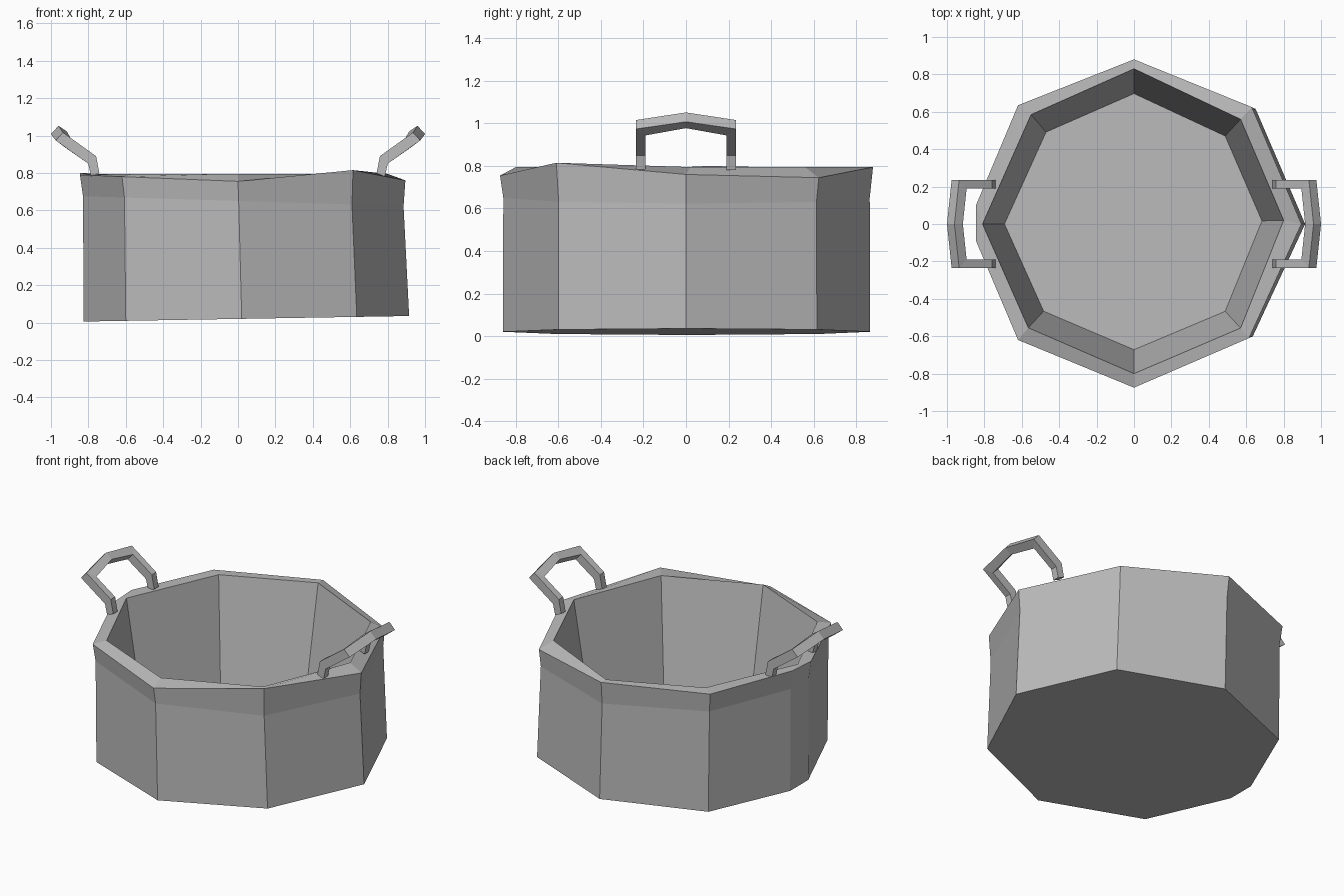
import bpy
import bmesh
from mathutils import Vector

cube = bpy.data.objects.get("Cube")
if cube:
    bpy.data.objects.remove(cube, do_unlink=True)

metal = bpy.data.materials.new("grey metal")
metal.use_nodes = True
GREY = (0.5, 0.5, 0.5, 1)
metal.diffuse_color = GREY
metal.node_tree.nodes["Principled BSDF"].inputs["Base Color"].default_value = GREY


def loft(name, rings, cap_ends=True, merge=0.0001):
    """Skin a stack of matching closed rings with flat faces."""
    bm = bmesh.new()
    loops = [[bm.verts.new(p) for p in ring] for ring in rings]
    count = len(loops[0])
    for low, high in zip(loops, loops[1:]):
        for i in range(count):
            j = (i + 1) % count
            bm.faces.new((low[i], low[j], high[j], high[i]))
    if cap_ends:
        bm.faces.new(loops[0])
        bm.faces.new(loops[-1])
    bmesh.ops.remove_doubles(bm, verts=bm.verts, dist=merge)
    bmesh.ops.recalc_face_normals(bm, faces=bm.faces)
    mesh = bpy.data.meshes.new(name)
    bm.to_mesh(mesh)
    bm.free()
    mesh.materials.append(metal)
    obj = bpy.data.objects.new(name, mesh)
    bpy.context.collection.objects.link(obj)
    return obj


# Uneven rim of the pot, counterclockwise from the front corner
rim = [Vector(p) for p in (
    (0, -.875, .755), (.615, -.61, .815), (.895, 0, .76),
    (.63, .625, .745), (0, .88, .795), (-.62, .635, .79),
    (-.845, .1, .8), (-.845, -.09, .79), (-.62, -.62, .78))]

# Outer wall: base leans slightly, with a soft crease below the rim
base = [Vector((p.x + .02, p.y * .985, .02 + .017 * p.x)) for p in rim]
crease = []
for top, low in zip(rim, base):
    point = top.lerp(low, .18) * .985
    point.z = .65 - .03 * top.x
    crease.append(point)

# Inner wall: the two corners on one side share a single inner corner
mouth_xy = [(0, -.8), (.57, -.556), (.8, .02), (.57, .56), (0, .83),
            (-.55, .585), (-.81, 0), (-.81, 0), (-.565, -.555)]
mouth = [Vector((x, y, .795)) for x, y in mouth_xy]
floor = [Vector((x * .855, y * .84, .08)) for x, y in mouth_xy]

loft("pot", [base, crease, rim, mouth, floor])

# Handle half: outer (x, y, z), inner (x, y, z), half thickness (x, z)
half = [
    ((.763, .235, .79), (.763, .19, .79), (-.022, .009)),
    ((.78, .235, .87), (.78, .19, .87), (-.021, .02)),
    ((.955, .235, .995), (.915, .19, .965), (-.02, .021)),
    ((.98, 0, 1.03), (.935, 0, 1.0), (-.02, .022))]


def section(outer, inner, thick, flip, side):
    """Four corners of the bar, on the chosen side of the pot."""
    shift = Vector((thick[0], 0, thick[1]))
    a, b = Vector(outer), Vector(inner)
    ring = [a + shift, b + shift, b - shift, a - shift]
    return [(p.x * side, p.y * flip, p.z) for p in ring]


# Two matching arched handles
for name, side in (("left_handle", 1), ("right_handle", -1)):
    rings = [section(*s, 1, side) for s in half]
    rings += [section(*s, -1, side) for s in reversed(half[:-1])]
    loft(name, rings)
